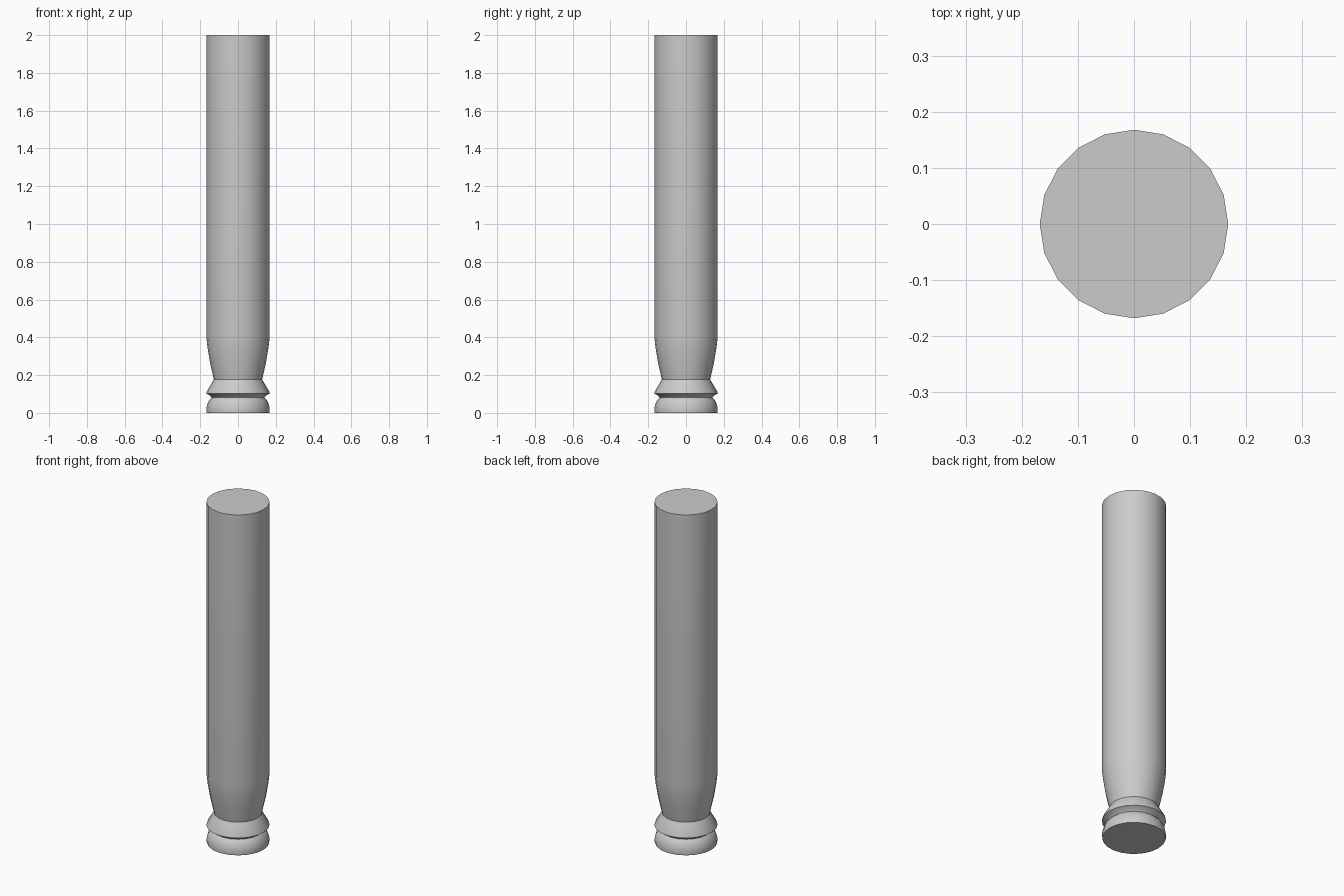
import bpy, bmesh
from math import cos, sin, tau, radians

if "Cube" in bpy.data.objects:
    bpy.data.objects.remove(bpy.data.objects["Cube"])

SIDES = 20
# (radius, height) of the turned outline, bottom to top
PROFILE = [(0.166, 0.0), (0.168, 0.02), (0.163, 0.045), (0.153, 0.068),
           (0.139, 0.082), (0.146, 0.09), (0.168, 0.102), (0.166, 0.112),
           (0.128, 0.177), (0.149, 0.27), (0.162, 0.35), (0.168, 0.405), (0.168, 2.0)]


def lathe(name, profile):
    bm = bmesh.new()
    rings = [[bm.verts.new((r * cos(tau * i / SIDES), r * sin(tau * i / SIDES), z))
              for i in range(SIDES)] for r, z in profile]
    for low, high in zip(rings, rings[1:]):
        for i in range(SIDES):
            j = (i + 1) % SIDES
            bm.faces.new((low[i], low[j], high[j], high[i]))
    # flat end caps
    bm.faces.new(rings[0][::-1])
    bm.faces.new(rings[-1])
    mesh = bpy.data.meshes.new(name)
    bm.to_mesh(mesh)
    bm.free()
    obj = bpy.data.objects.new(name, mesh)
    bpy.context.collection.objects.link(obj)
    return obj


# column with grooved foot
column = lathe("column", PROFILE)
bpy.context.view_layer.objects.active = column
column.select_set(True)
bpy.ops.object.shade_smooth_by_angle(angle=radians(35))
